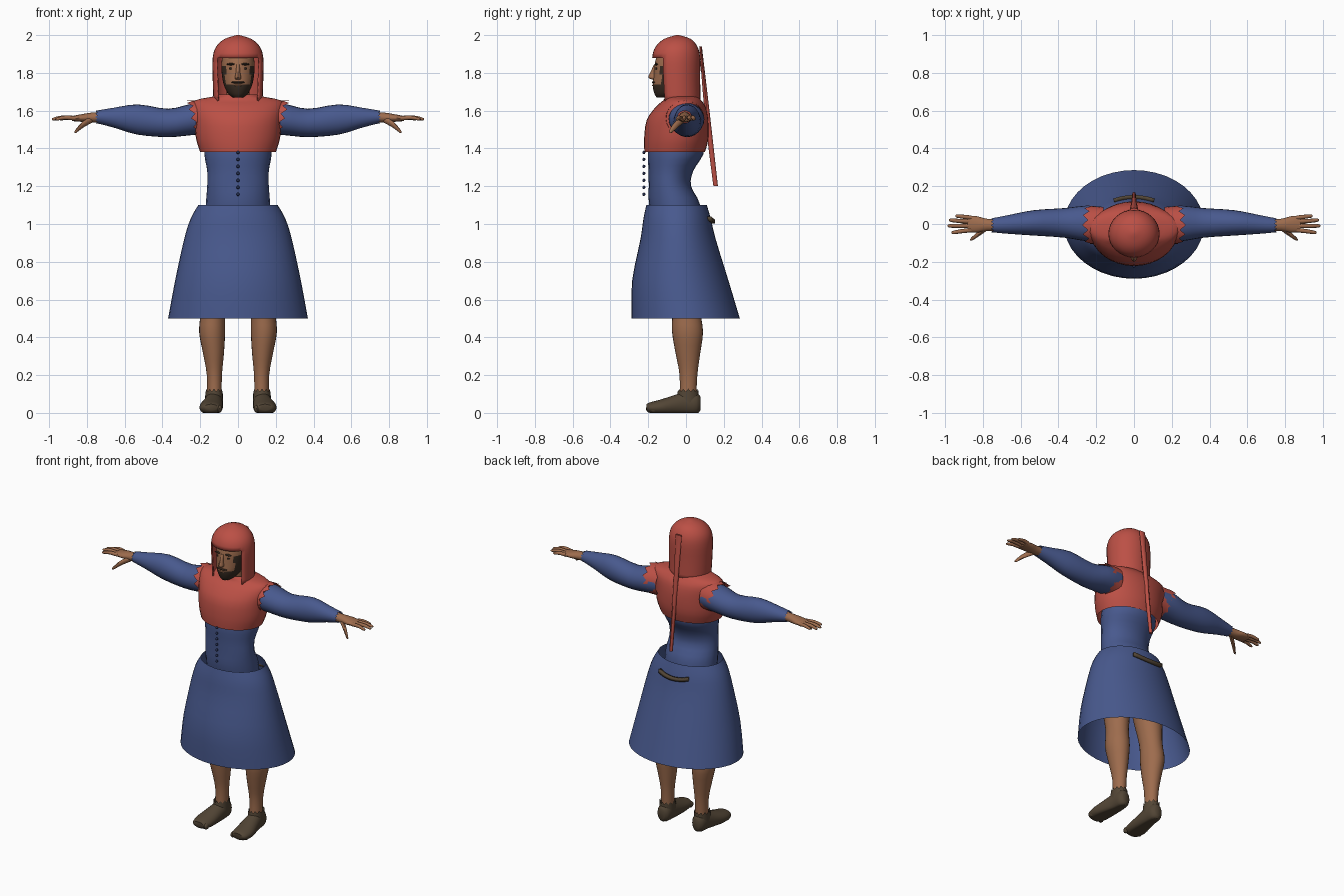
import bpy
import bmesh
import math
from mathutils import Matrix, Vector

default_cube = bpy.data.objects.get("Cube")
if default_cube:
    bpy.data.objects.remove(default_cube, do_unlink=True)


def material(name, red, green, blue):
    mat = bpy.data.materials.new(name)
    mat.use_nodes = True
    colour = (red, green, blue, 1)
    mat.diffuse_color = colour
    shader = next(node for node in mat.node_tree.nodes if node.type == "BSDF_PRINCIPLED")
    shader.inputs["Base Color"].default_value = colour
    shader.inputs["Roughness"].default_value = .8
    return mat


BLUE = material("blue cloth", .065, .1, .27)
RED = material("red cloth", .5, .08, .06)
SKIN = material("skin", .34, .15, .075)
LEATHER = material("brown leather", .085, .06, .036)
HAIR = material("dark hair", .04, .025, .016)
BUTTON = material("dark blue button", .02, .03, .09)


def finish(bm, name, mat, thickness=0, outward=True):
    """Turn a bmesh into a smooth shaded object."""
    if outward:
        bmesh.ops.recalc_face_normals(bm, faces=bm.faces)
    mesh = bpy.data.meshes.new(name)
    bm.to_mesh(mesh)
    bm.free()
    mesh.materials.append(mat)
    obj = bpy.data.objects.new(name, mesh)
    bpy.context.collection.objects.link(obj)
    if thickness:
        shell = obj.modifiers.new("thickness", "SOLIDIFY")
        shell.thickness = thickness
    bpy.ops.object.select_all(action="DESELECT")
    obj.select_set(True)
    bpy.context.view_layer.objects.active = obj
    bpy.ops.object.shade_smooth_by_angle(angle=math.radians(45))
    return obj


def spline(rings, steps):
    """Smoothly interpolate between the given rings."""
    rows = [Vector(ring) for ring in rings]
    last = len(rows) - 1
    result = []
    for i in range(last):
        before, start = rows[max(i - 1, 0)], rows[i]
        end, after = rows[i + 1], rows[min(i + 2, last)]
        for step in range(steps):
            t = step / steps
            result.append(start + (end - before) * (t / 2)
                          + (before * 2 - start * 5 + end * 4 - after) * (t * t / 2)
                          + (start * 3 - before - end * 3 + after) * (t ** 3 / 2))
    return result + [rows[last]]


def loft(name, rings, mat, axis="Z", side=1, sides=24, steps=3, caps=True,
         jag=0, lean=0, thickness=0, keep=None):
    """Skin elliptical rings: position, two centre values, two radii."""
    bm = bmesh.new()
    loops = []
    rows = spline(rings, steps)
    for row in rows:
        along, first, second, radius_a, radius_b = row
        loop = []
        for k in range(sides):
            angle = math.tau * k / sides
            a = first + radius_a * math.cos(angle)
            b = second + radius_b * math.sin(angle)
            t = along
            if row is rows[-1]:
                t += jag * (-1) ** k + lean * math.sin(angle)
            x, y, z = {"X": (t, a, b), "Y": (a, t, b), "Z": (a, b, t)}[axis]
            loop.append(bm.verts.new((x * side, y, max(z, 0))))
        loops.append(loop)
    for low, high in zip(loops, loops[1:]):
        for k in range(sides):
            j = (k + 1) % sides
            bm.faces.new((low[k], low[j], high[j], high[k]))
    if caps:
        bm.faces.new(loops[0])
        bm.faces.new(loops[-1])
    bmesh.ops.recalc_face_normals(bm, faces=bm.faces)
    if keep:
        unwanted = [f for f in bm.faces if not keep(f.calc_center_median())]
        bmesh.ops.delete(bm, geom=unwanted, context="FACES")
    return finish(bm, name, mat, thickness, outward=False)


def blob(name, place, size, mat):
    bm = bmesh.new()
    shape = Matrix.Translation(place) @ Matrix.Diagonal((*size, 1))
    bmesh.ops.create_uvsphere(bm, u_segments=12, v_segments=8, radius=1, matrix=shape)
    return finish(bm, name, mat)


# Body clothes
loft("bodice", [(.93, 0, -.04, .17, .12), (1.1, 0, -.06, .17, .135),
                (1.2, 0, -.085, .163, .112), (1.28, 0, -.08, .163, .118),
                (1.37, 0, -.055, .178, .147), (1.45, 0, -.05, .17, .14)], BLUE)
loft("skirt", [(.5, 0, -.002, .37, .287), (.7, 0, -.03, .333, .255),
               (.92, 0, -.042, .285, .199), (1.03, 0, -.047, .25, .178),
               (1.1, 0, -.05, .21, .16)], BLUE, sides=40, caps=False)
for i in range(7):
    blob("button", (0, -.223, 1.157 + .037 * i), (.008, .008, .009), BUTTON)

# Shoulder cape with hood and its long tail
loft("shoulder_cape", [(1.38, 0, -.06, .2, .16), (1.45, 0, -.052, .222, .17),
                       (1.55, 0, -.045, .232, .163), (1.62, 0, -.028, .243, .132),
                       (1.655, 0, -.02, .225, .1), (1.675, 0, -.025, .13, .088),
                       (1.685, 0, -.03, .1, .08)], RED, sides=32, caps=False)
loft("hood", [(1.65, 0, -.045, .13, .122), (1.77, 0, -.05, .134, .125),
              (1.88, 0, -.052, .134, .127), (1.94, 0, -.05, .115, .11),
              (1.98, 0, -.045, .07, .07), (2, 0, -.045, .008, .008)],
     RED, sides=32, thickness=.008,
     keep=lambda c: c.z > 1.88 or (c.y > -.117 and c.z > 1.651))
loft("hood_tail", [(1.2, 0, .157, .01, .012), (1.55, 0, .116, .014, .014),
                   (1.94, 0, .077, .023, .007)], RED, sides=8)

# Head: the beard covers the jaw and runs up the cheeks
loft("neck", [(1.58, 0, -.03, .065, .06), (1.74, 0, -.045, .058, .06)], SKIN)
head = loft("head", [(1.67, 0, -.11, .028, .045), (1.69, 0, -.097, .052, .07),
                     (1.73, 0, -.082, .073, .094), (1.78, 0, -.07, .084, .102),
                     (1.85, 0, -.06, .088, .105), (1.92, 0, -.055, .075, .09)],
            SKIN, sides=32, steps=5)
head.data.materials.append(HAIR)
for face in head.data.polygons:
    c = face.center
    bearded = c.z < 1.742 or (abs(c.x) > .066 and c.z < 1.83)
    face.material_index = int(bearded or c.y > -.07)
loft("nose", [(1.764, 0, -.165, .012, .012), (1.775, 0, -.173, .017, .026),
              (1.8, 0, -.167, .012, .023), (1.845, 0, -.16, .009, .009)], SKIN, sides=12)
blob("lips", (0, -.173, 1.734), (.02, .007, .005), SKIN)
blob("moustache", (0, -.166, 1.75), (.036, .015, .007), HAIR)
for side in (1, -1):
    blob("eye", (side * .034, -.156, 1.823), (.015, .006, .006), HAIR)
    blob("eyebrow", (side * .036, -.157, 1.846), (.025, .009, .006), HAIR)

# Arms, hands, legs and shoes
fingers = [(.945, .042, .033), (.978, .02, .013), (.985, -.01, -.01), (.965, -.045, -.032)]
for side, label in ((1, "left_"), (-1, "right_")):
    loft(label + "armhole_edge", [(.16, -.005, 1.56, .095, .095),
                                  (.235, -.005, 1.56, .102, .093)],
         RED, "X", side, caps=False, jag=.014, lean=.025)
    loft(label + "sleeve", [(.16, 0, 1.56, .09, .085), (.25, .003, 1.553, .094, .083),
                            (.37, .006, 1.535, .078, .075), (.53, .006, 1.553, .067, .08),
                            (.66, -.002, 1.563, .05, .052), (.75, -.007, 1.567, .037, .033)],
         BLUE, "X", side, caps=False, jag=.006)
    loft(label + "palm", [(.7, -.007, 1.567, .03, .028), (.78, -.005, 1.563, .033, .026),
                          (.83, -.002, 1.561, .043, .02), (.88, 0, 1.558, .042, .013)],
         SKIN, "X", side, sides=16)
    for tip, spread, root in fingers:
        loft(label + "finger", [(.86, root, 1.56, .012, .012),
                                (tip - .05, (root + spread) / 2, 1.563, .011, .011),
                                (tip - .01, spread, 1.556, .009, .008),
                                (tip, spread, 1.555, .004, .004)], SKIN, "X", side, sides=10)
    loft(label + "thumb", [(.77, -.015, 1.555, .015, .018), (.82, -.05, 1.527, .015, .018),
                           (.855, -.077, 1.495, .01, .012), (.866, -.083, 1.486, .004, .005)],
         SKIN, "X", side, sides=10)
    loft(label + "leg", [(.06, .125, .01, .038, .044), (.2, .125, .013, .04, .047),
                         (.32, .13, .01, .056, .066), (.43, .137, .008, .069, .082),
                         (.55, .132, 0, .066, .076), (.75, .12, -.02, .085, .095),
                         (.97, .095, -.03, .09, .1)], SKIN, "Z", side)
    loft(label + "shoe", [(.077, .128, .05, .022, .035), (.055, .127, .05, .042, .058),
                          (0, .128, .05, .047, .064), (-.05, .133, .042, .053, .056),
                          (-.13, .142, .03, .062, .042), (-.19, .143, .026, .054, .03),
                          (-.21, .143, .03, .035, .016)], LEATHER, "Y", side)
    loft(label + "shoe_collar", [(.05, .127, .008, .047, .062), (.12, .127, .012, .046, .054)],
         LEATHER, "Z", side, caps=False, jag=.008)
    for i in range(5):
        blob(label + "toe", (side * (.098 + .022 * i), -.19 + .005 * i, .022),
             (.013, .022, .02), LEATHER)

# Crescent of leather behind the waist
bm = bmesh.new()
columns = []
for i in range(13):
    x = .11 * (i / 6 - 1)
    y = -.035 + .188 * math.sqrt(1 - (x / .25) ** 2)
    sag = .012 * (1 - (x / .11) ** 2)
    columns.append([bm.verts.new((x, y, z - sag)) for z in (1.04 - sag / 2, 1.018 - sag / 3)])
for a, b in zip(columns, columns[1:]):
    bm.faces.new((a[0], b[0], b[1], a[1]))
finish(bm, "waist_strap", LEATHER, thickness=.02)
